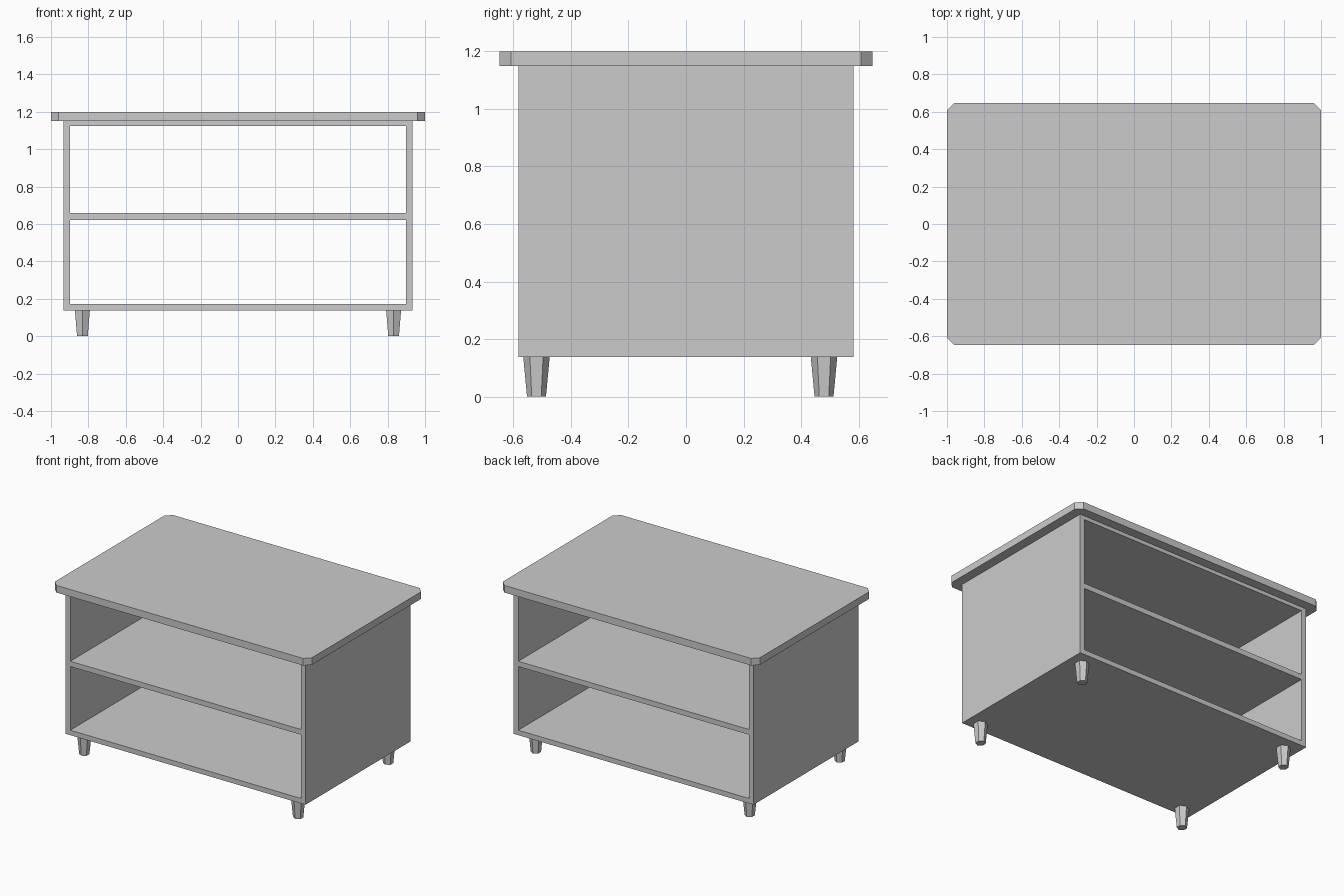
import bpy
import bmesh
from math import pi
from mathutils import Matrix

cube = bpy.data.objects.get("Cube")
if cube:
    bpy.data.objects.remove(cube, do_unlink=True)

# Single grey finish
GREY = (0.6, 0.6, 0.6, 1.0)
grey = bpy.data.materials.new("plain_grey")
grey.use_nodes = True
grey.diffuse_color = GREY
grey.node_tree.nodes["Principled BSDF"].inputs["Base Color"].default_value = GREY


def add_object(name, bm):
    bmesh.ops.recalc_face_normals(bm, faces=bm.faces[:])
    mesh = bpy.data.meshes.new(name)
    bm.to_mesh(mesh)
    bm.free()
    mesh.materials.append(grey)
    obj = bpy.data.objects.new(name, mesh)
    bpy.context.collection.objects.link(obj)
    return obj


def add_box(bm, half_x, half_y, z0, z1):
    matrix = Matrix.Translation((0, 0, (z0 + z1) / 2)) @ Matrix.Diagonal((2 * half_x, 2 * half_y, z1 - z0, 1))
    bmesh.ops.create_cube(bm, size=1, matrix=matrix)


# Key sizes
BODY_X, BODY_Y, WALL = 0.933, 0.582, 0.036
BODY_BOTTOM, BODY_TOP = 0.138, 1.15
INNER_BOTTOM, INNER_TOP = 0.173, 1.124

# Table top with clipped vertical corners
bm = bmesh.new()
add_box(bm, 1.0, 0.648, BODY_TOP, 1.2)
upright = [e for e in bm.edges if abs(e.verts[0].co.z - e.verts[1].co.z) > 0.01]
bmesh.ops.bevel(bm, geom=upright, offset=0.04, segments=1, affect='EDGES')
add_object("table_top", bm)

# Open cabinet frame: a rectangular ring running from front to back
bm = bmesh.new()


def rectangle(half_x, z0, z1, y):
    corners = ((-half_x, z0), (half_x, z0), (half_x, z1), (-half_x, z1))
    return [bm.verts.new((x, y, z)) for x, z in corners]


loops = []
for y in (-BODY_Y, BODY_Y):
    loops.append((rectangle(BODY_X, BODY_BOTTOM, BODY_TOP, y),
                  rectangle(BODY_X - WALL, INNER_BOTTOM, INNER_TOP, y)))
(front_out, front_in), (back_out, back_in) = loops
for a, b in ((front_out, front_in), (front_in, back_in), (back_in, back_out), (back_out, front_out)):
    for i in range(4):
        j = (i + 1) % 4
        bm.faces.new((a[i], a[j], b[j], b[i]))
add_object("cabinet_frame", bm)

# Middle shelf
bm = bmesh.new()
add_box(bm, BODY_X - WALL, BODY_Y, 0.621, 0.658)
add_object("shelf", bm)

# Tapered six-sided legs
for side, x in (("right", -0.832), ("left", 0.832)):
    for end, y in (("front", -0.52), ("back", 0.48)):
        bm = bmesh.new()
        matrix = Matrix.Translation((x, y, BODY_BOTTOM / 2)) @ Matrix.Rotation(pi / 2, 4, 'Z')
        bmesh.ops.create_cone(bm, cap_ends=True, segments=6, radius1=0.033, radius2=0.046,
                              depth=BODY_BOTTOM, matrix=matrix)
        # Points of the hexagon face front and back
        if max(v.co.y for v in bm.verts) - y < 0.045:
            bmesh.ops.rotate(bm, verts=bm.verts[:], cent=(x, y, 0), matrix=Matrix.Rotation(pi / 6, 3, 'Z'))
        add_object(f"{end}_{side}_leg", bm)
